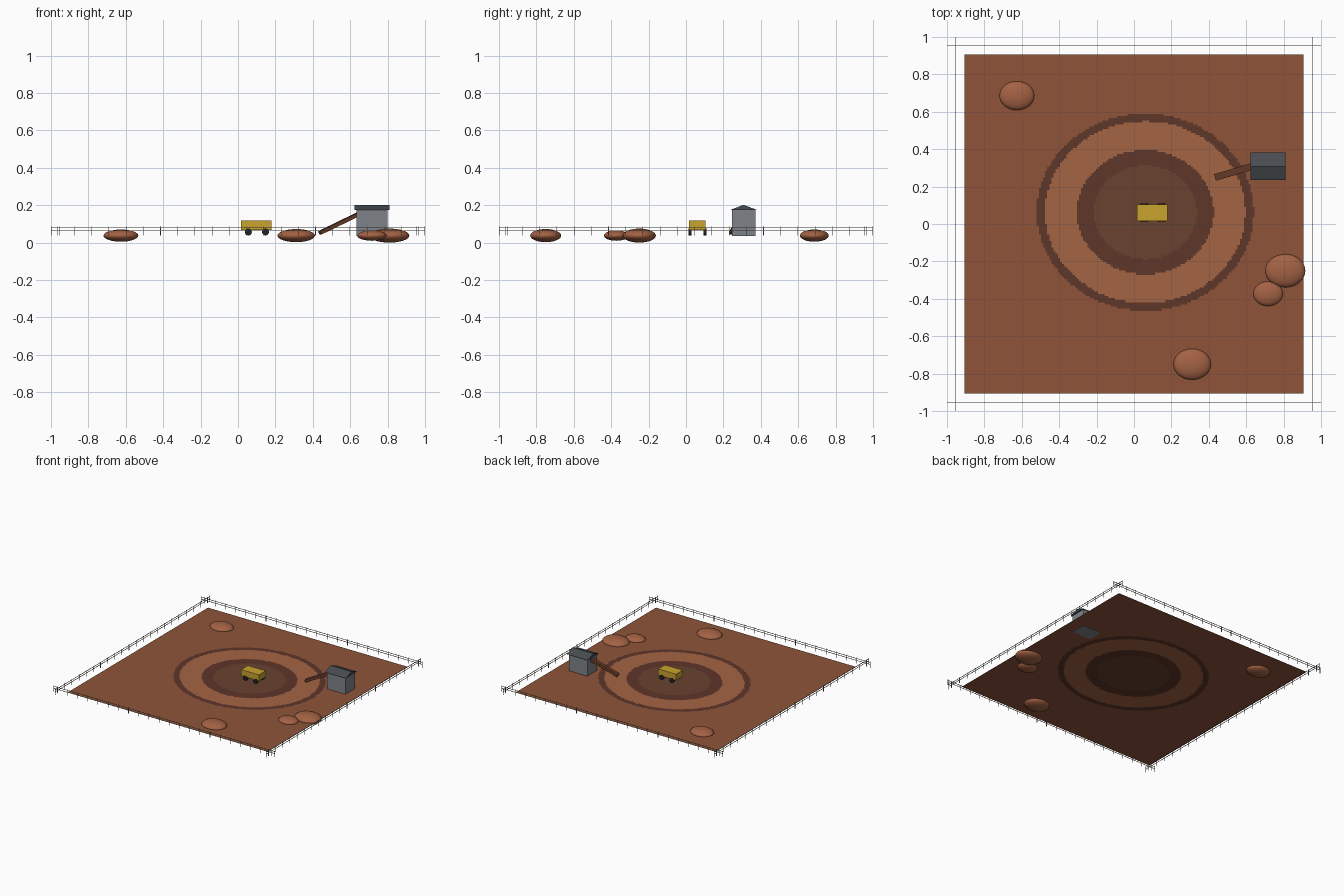
import bpy, bmesh, math
from mathutils import Matrix, Vector

if "Cube" in bpy.data.objects:
    bpy.data.objects.remove(bpy.data.objects["Cube"])

G = 0.0375  # ground level


def material(name, *rgb):
    # 0-255 screen colour to linear diffuse colour
    m = bpy.data.materials.new(name)
    m.diffuse_color = (*[(((c / 255) + 0.055) / 1.055) ** 2.4 for c in rgb], 1)
    m.use_nodes = True
    m.node_tree.nodes["Principled BSDF"].inputs["Base Color"].default_value = m.diffuse_color
    return m


SOIL = material("soil", 142, 84, 58)
DARK_SOIL = material("dark_soil", 95, 54, 41)
LIGHT_SOIL = material("light_soil", 163, 100, 68)
PIT_SOIL = material("pit_soil", 105, 66, 48)
ROCK = material("rock", 164, 98, 68)
YELLOW = material("yellow_paint", 200, 164, 45)
RUBBER = material("rubber", 35, 35, 38)
WALL = material("wall_grey", 127, 132, 136)
ROOF = material("roof_grey", 72, 76, 80)
BELT = material("belt_brown", 106, 62, 42)
STEEL = material("fence_steel", 130, 130, 125)


def finish(name, bm, *mats):
    me = bpy.data.meshes.new(name)
    bm.to_mesh(me)
    bm.free()
    ob = bpy.data.objects.new(name, me)
    bpy.context.collection.objects.link(ob)
    for m in mats:
        me.materials.append(m)
    return ob


def add_box(bm, center, size, rot=Matrix()):
    mat = Matrix.Translation(center) @ rot @ Matrix.Diagonal((*size, 1))
    bmesh.ops.create_cube(bm, size=1, matrix=mat)


def box(name, center, size, mat, rot=Matrix()):
    bm = bmesh.new()
    add_box(bm, center, size, rot)
    return finish(name, bm, mat)


# Flat ground grid, coloured in oval terraces cell by cell
bm = bmesh.new()
bmesh.ops.create_grid(bm, x_segments=160, y_segments=160, size=0.905,
                      matrix=Matrix.Translation((0, 0, G)))
for f in bm.faces:
    c = f.calc_center_median()
    r = math.hypot((c.x - 0.06) / 0.58, (c.y - 0.063) / 0.527)
    f.material_index = next((i for lim, i in
                             ((0.475, 3), (0.63, 1), (0.922, 2), (1, 1)) if r < lim), 0)
finish("ground", bm, SOIL, DARK_SOIL, LIGHT_SOIL, PIT_SOIL)

# Half-buried spoil mounds
for i, (x, y, rx) in enumerate([(-0.626, 0.686, 0.093), (0.809, -0.25, 0.107),
                                (0.717, -0.373, 0.079), (0.311, -0.75, 0.100)]):
    bm = bmesh.new()
    bmesh.ops.create_uvsphere(bm, u_segments=32, v_segments=16, radius=1,
                              matrix=Matrix.Translation((x, y, G))
                              @ Matrix.Diagonal((rx, rx * 0.83, rx * 0.35, 1)))
    for f in bm.faces:
        f.smooth = True
    finish(f"spoil_mound_{i + 1}", bm, ROCK)

# Plant building with gabled roof
base = G - 0.0015
box("building_walls", (0.716, 0.308, (base + 0.175) / 2), (0.167, 0.125, 0.175 - base), WALL)
bm = bmesh.new()
tri = [bm.verts.new(p) for p in ((0.622, 0.235, 0.174), (0.622, 0.381, 0.174), (0.622, 0.308, 0.202))]
face = bm.faces.new(tri)
ext = bmesh.ops.extrude_face_region(bm, geom=[face], use_keep_orig=True)
bmesh.ops.translate(bm, vec=(0.188, 0, 0),
                    verts=[g for g in ext["geom"] if isinstance(g, bmesh.types.BMVert)])
bmesh.ops.recalc_face_normals(bm, faces=bm.faces)
finish("building_roof", bm, ROOF)

# Inclined conveyor leading into the building
a, b = Vector((0.437, 0.25, 0.052)), Vector((0.66, 0.316, 0.16))
d = b - a
rot = (Matrix.Rotation(math.atan2(d.y, d.x), 4, 'Z')
       @ Matrix.Rotation(-math.atan2(d.z, d.xy.length), 4, 'Y'))
box("conveyor", (a + b) / 2, (d.length, 0.036, 0.02), BELT, rot)

# Haul wagon
wx, wy = 0.097, 0.061
box("wagon_body", (wx, wy, 0.092), (0.162, 0.088, 0.05), YELLOW)
bm = bmesh.new()
for sx in (-1, 1):
    for sy in (-1, 1):
        bmesh.ops.create_cone(bm, cap_ends=True, segments=20, radius1=0.019, radius2=0.019,
                              depth=0.016,
                              matrix=Matrix.Translation((wx + 0.004 + sx * 0.046, wy + sy * 0.04, G + 0.02))
                              @ Matrix.Rotation(math.pi / 2, 4, 'X'))
finish("wagon_wheels", bm, RUBBER)

# Perimeter fence: posts and two rails on each side
F, N = 0.953, 21
stations = [-0.9985, 0.9985] + [-0.967 + k * 1.934 / N for k in range(N + 1)]
for i, side in enumerate(("front", "right", "back", "left")):
    bm = bmesh.new()
    for x in stations:
        add_box(bm, (x, -F, (G + 0.086) / 2), (0.003, 0.003, 0.086 - G))
    for z in (0.064, 0.08):
        add_box(bm, (0, -F, z), (2.0, 0.003, 0.003))
    bm.transform(Matrix.Rotation(i * math.pi / 2, 4, 'Z'))
    finish(f"fence_{side}", bm, STEEL)
